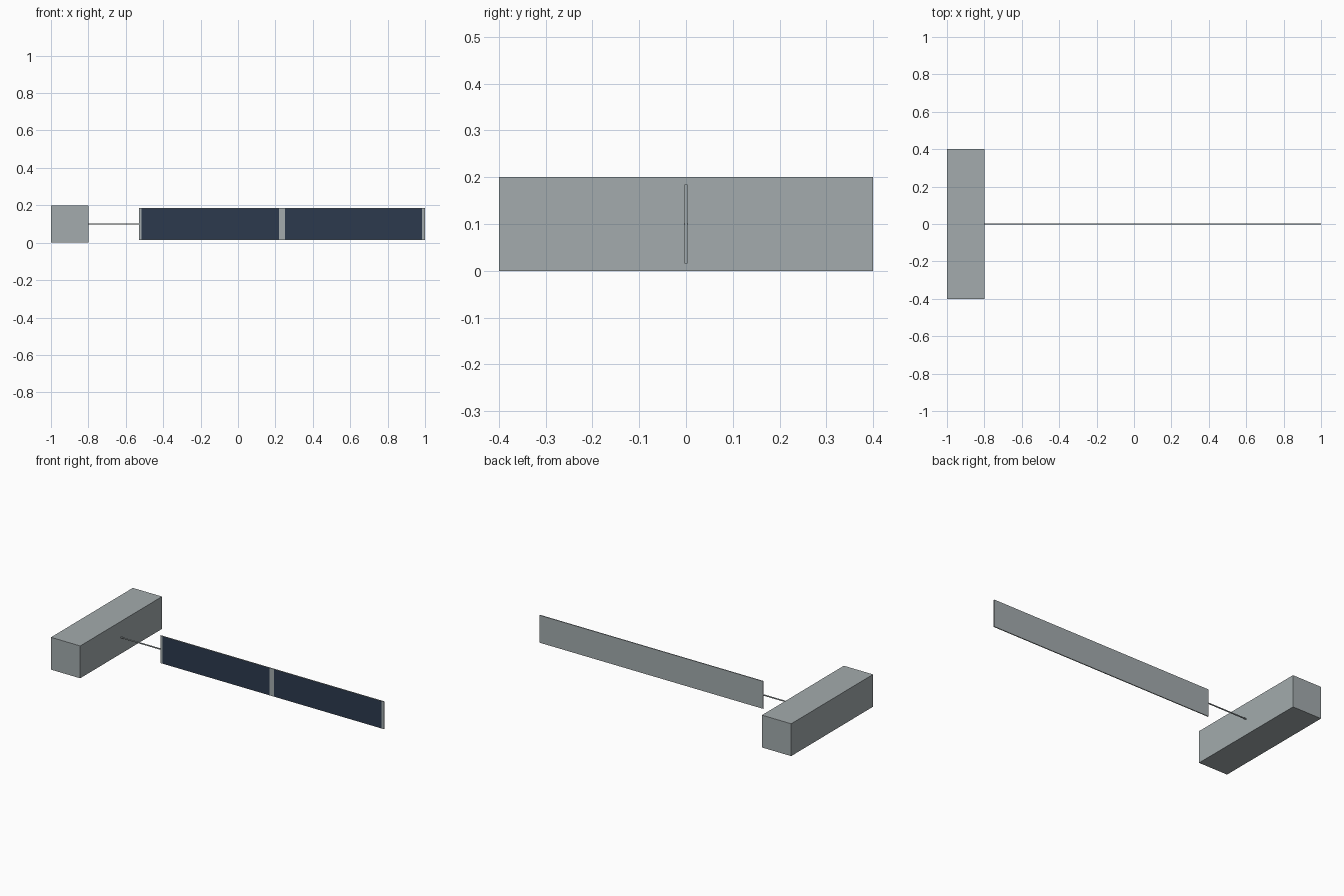
import bpy, bmesh
from mathutils import Matrix, Vector

cube = bpy.data.objects.get("Cube")
if cube:
    bpy.data.objects.remove(cube, do_unlink=True)


def material(name, rgb):
    mat = bpy.data.materials.new(name)
    mat.use_nodes = True
    mat.diffuse_color = (*rgb, 1)
    mat.node_tree.nodes["Principled BSDF"].inputs["Base Color"].default_value = (*rgb, 1)
    return mat


grey = material("light grey", (0.366, 0.407, 0.418))
navy = material("dark navy", (0.025, 0.042, 0.076))


def finish(bm, name, *mats):
    mesh = bpy.data.meshes.new(name)
    bm.to_mesh(mesh)
    bm.free()
    for mat in mats:
        mesh.materials.append(mat)
    obj = bpy.data.objects.new(name, mesh)
    bpy.context.collection.objects.link(obj)
    return obj


def box(low, high):
    low, high = Vector(low), Vector(high)
    bm = bmesh.new()
    bmesh.ops.create_cube(bm, size=1, matrix=Matrix.Translation((low + high) / 2)
                          @ Matrix.Diagonal((*(high - low), 1)))
    return bm


# Long block body
finish(box((-1, -0.4, 0), (-0.8, 0.4, 0.2)), "body", grey)

# Thin round boom joining body and panel
boom = bmesh.new()
bmesh.ops.create_cone(boom, cap_ends=True, segments=12, radius1=0.004, radius2=0.004,
                      depth=0.27, matrix=Matrix.Translation((-0.665, 0, 0.1))
                      @ Matrix.Rotation(1.5707963, 4, "Y"))
finish(boom, "boom", grey)
bpy.context.view_layer.objects.active = bpy.data.objects["boom"]
bpy.data.objects["boom"].select_set(True)
bpy.ops.object.shade_smooth_by_angle()

# Panel sheet, cut along the borders of its two dark cells
cells = [(-0.515, 0.218), (0.25, 0.984)]
bottom, top = 0.0165, 0.1835
panel = box((-0.53, -0.003, 0.015), (1, 0.003, 0.185))
cuts = [((x, 0, 0), (1, 0, 0)) for cell in cells for x in cell]
cuts += [((0, 0, z), (0, 0, 1)) for z in (bottom, top)]
for point, normal in cuts:
    bmesh.ops.bisect_plane(panel, geom=panel.verts[:] + panel.edges[:] + panel.faces[:],
                           plane_co=point, plane_no=normal)

# Dark cells on the front face only
panel.normal_update()
for face in panel.faces:
    c = face.calc_center_median()
    if face.normal.y < -0.5 and bottom < c.z < top and any(a < c.x < b for a, b in cells):
        face.material_index = 1
finish(panel, "panel", grey, navy)
